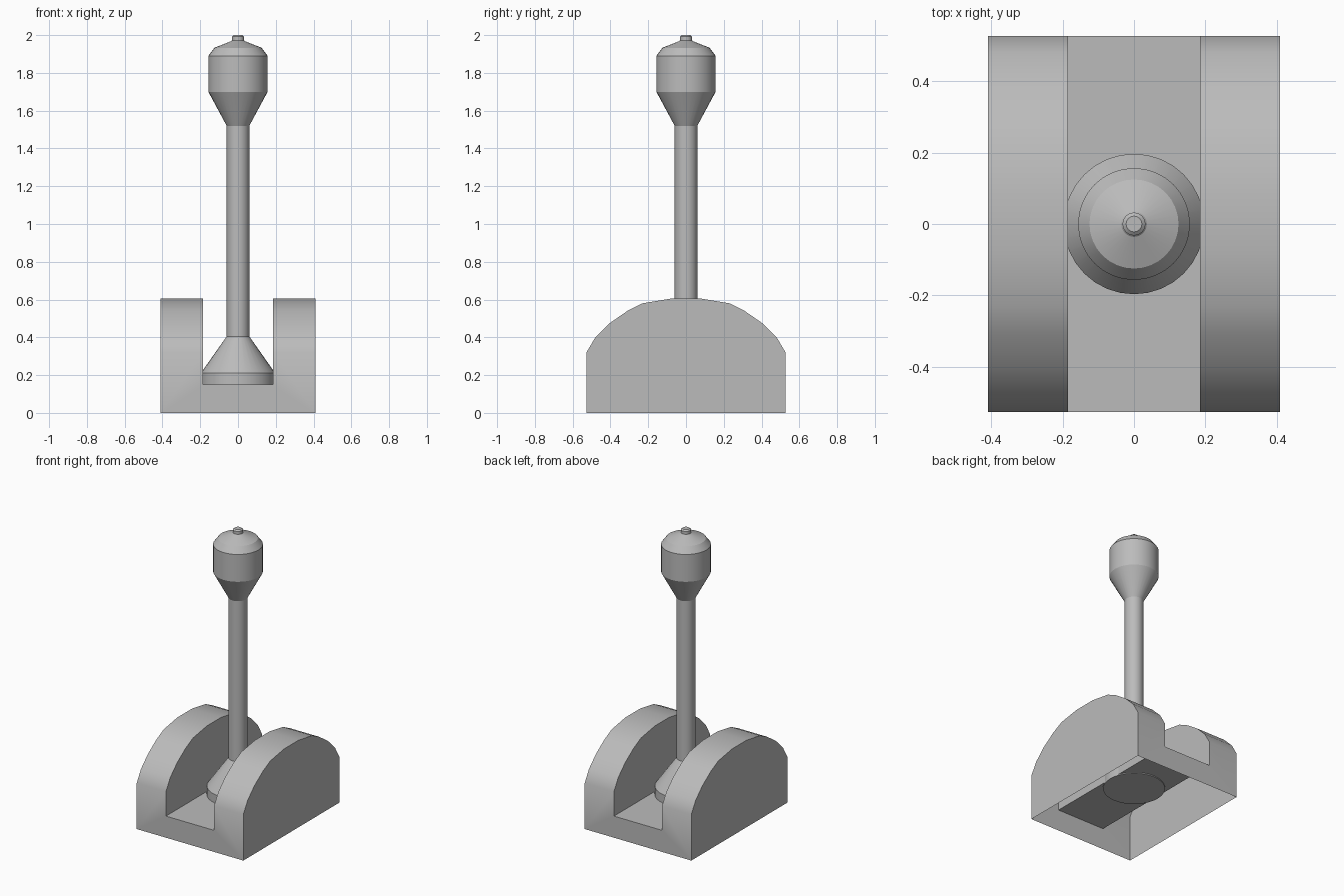
import bpy, bmesh, math

if "Cube" in bpy.data.objects:
    bpy.data.objects.remove(bpy.data.objects["Cube"])

grey = bpy.data.materials.new("plain grey")
grey.diffuse_color = (0.5, 0.5, 0.5, 1)
grey.use_nodes = True
grey.node_tree.nodes["Principled BSDF"].inputs["Base Color"].default_value = grey.diffuse_color

HALF_W, SLOT, FLOOR, END = 0.41, 0.185, 0.15, 0.527


def finish(name, bm, angle):
    bmesh.ops.remove_doubles(bm, verts=bm.verts, dist=0.0001)
    bmesh.ops.recalc_face_normals(bm, faces=bm.faces)
    mesh = bpy.data.meshes.new(name)
    bm.to_mesh(mesh)
    bm.free()
    mesh.materials.append(grey)
    ob = bpy.data.objects.new(name, mesh)
    bpy.context.collection.objects.link(ob)
    bpy.ops.object.select_all(action='DESELECT')
    ob.select_set(True)
    bpy.context.view_layer.objects.active = ob
    bpy.ops.object.shade_smooth_by_angle(angle=math.radians(angle))
    return ob


# Slotted base: thin shell with two arched cheeks, open underneath
half_arch = [(END, 0.32), (0.48, 0.40), (0.404, 0.475), (0.31, 0.54),
             (0.23, 0.58), (0.08, 0.605)]
arch = [(-y, z) for y, z in half_arch] + half_arch[::-1]
bm = bmesh.new()


def face(points):
    bm.faces.new([bm.verts.new(p) for p in points])


for s in (-1, 1):
    # outer cheek and slot wall
    for x, low in ((HALF_W, 0), (SLOT, FLOOR)):
        face([(s * x, y, z) for y, z in [(-END, low)] + arch + [(END, low)]])
    # curved top of the cheek
    for (y0, z0), (y1, z1) in zip(arch, arch[1:]):
        face([(s * SLOT, y0, z0), (s * HALF_W, y0, z0),
              (s * HALF_W, y1, z1), (s * SLOT, y1, z1)])
    # U-shaped end wall
    face([(x, s * END, z) for x, z in (
        (-HALF_W, 0), (HALF_W, 0), (HALF_W, 0.32), (SLOT, 0.32),
        (SLOT, FLOOR), (-SLOT, FLOOR), (-SLOT, 0.32), (-HALF_W, 0.32))])
# slot floor
face([(-SLOT, -END, FLOOR), (SLOT, -END, FLOOR), (SLOT, END, FLOOR), (-SLOT, END, FLOOR)])
finish("slotted_base", bm, 35)


def lathe(name, profile, segments=32):
    """Turn a closed (radius, height) profile around the vertical axis."""
    bm = bmesh.new()
    verts = [bm.verts.new((r, 0, z)) for r, z in profile]
    edges = [bm.edges.new(p) for p in zip(verts, verts[1:])]
    bmesh.ops.spin(bm, geom=verts + edges, cent=(0, 0, 0), axis=(0, 0, 1),
                   angle=math.tau, steps=segments, use_duplicate=False)
    return finish(name, bm, 28)


# Lever with conical foot
lathe("lever_shaft", [(0, 0.143), (0.197, 0.143), (0.197, 0.21), (0.06, 0.405), (0.06, 1.52)])
# Handle knob
lathe("lever_knob", [(0.06, 1.52), (0.157, 1.70), (0.157, 1.89), (0.125, 1.933), (0.036, 1.968)])
# Button on the knob
lathe("knob_button", [(0.036, 1.968), (0.032, 1.972), (0.032, 1.992), (0.022, 2.0), (0, 2.0)])
